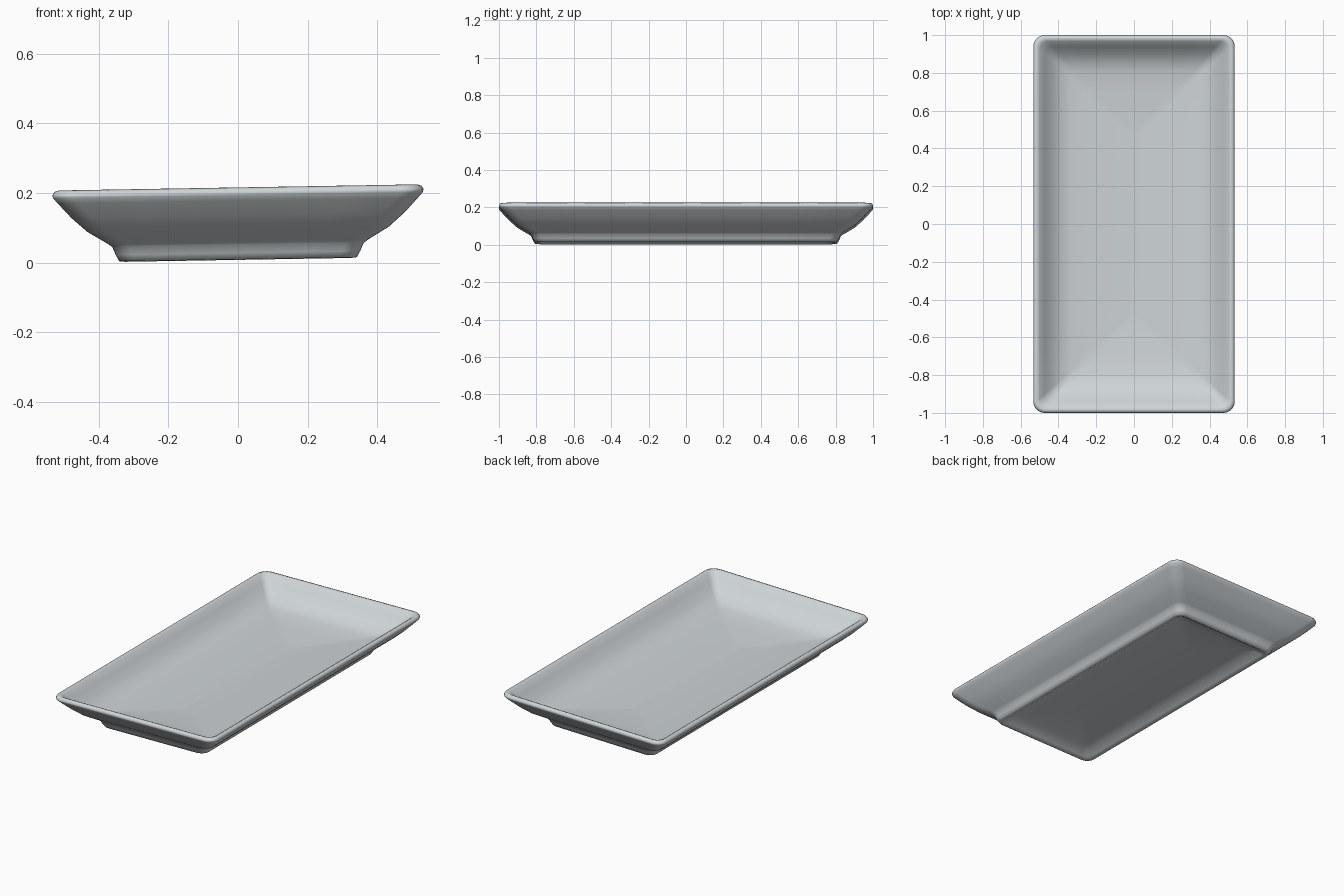
import bpy, bmesh, math

cube = bpy.data.objects.get("Cube")
if cube:
    bpy.data.objects.remove(cube, do_unlink=True)

HALF_X, HALF_Y = 0.533, 1.0
CORNER_STEPS, SIDE_STEPS = 6, 6

# Cross-section from underside centre, round the foot and rim, to floor centre:
# (inset from the outer edge, height, corner radius)
PROFILE = [
    (0.515, 0.050, 0.01), (0.42, 0.046, 0.02), (0.30, 0.036, 0.03),
    (0.25, 0.028, 0.03), (0.222, 0.009, 0.035), (0.208, 0.002, 0.04),
    (0.192, 0.004, 0.05), (0.182, 0.022, 0.05), (0.172, 0.045, 0.05),
    (0.158, 0.055, 0.05), (0.10, 0.090, 0.055), (0.055, 0.130, 0.06),
    (0.016, 0.172, 0.06), (0.002, 0.188, 0.06), (0.0, 0.196, 0.06),
    (0.006, 0.206, 0.058), (0.018, 0.210, 0.05), (0.032, 0.203, 0.045),
    (0.06, 0.172, 0.04), (0.10, 0.130, 0.035), (0.15, 0.100, 0.03),
    (0.20, 0.087, 0.03), (0.30, 0.079, 0.03), (0.42, 0.071, 0.02),
    (0.515, 0.066, 0.01),
]


def rounded_rectangle(hx, hy, radius):
    """Outline with rounded corners and evenly divided sides."""
    points = []
    for k, (sx, sy) in enumerate([(1, 1), (-1, 1), (-1, -1), (1, -1)]):
        for i in range(CORNER_STEPS + 1):
            a = math.pi / 2 * (k + i / CORNER_STEPS)
            points.append((sx * (hx - radius) + radius * math.cos(a),
                           sy * (hy - radius) + radius * math.sin(a)))
    outline = []
    for i, p in enumerate(points):
        outline.append(p)
        if i % (CORNER_STEPS + 1) == CORNER_STEPS:
            q = points[(i + 1) % len(points)]
            for s in range(1, SIDE_STEPS):
                t = s / SIDE_STEPS
                outline.append((p[0] + (q[0] - p[0]) * t, p[1] + (q[1] - p[1]) * t))
    return outline


# Dish body: loft of rounded rectangles, leaning very slightly to one side
bm = bmesh.new()
rings = []
for inset, height, radius in PROFILE:
    outline = rounded_rectangle(HALF_X - inset, HALF_Y - inset, radius)
    rings.append([bm.verts.new((x, y, height + 0.006 + 0.017 * x)) for x, y in outline])
for low, high in zip(rings, rings[1:]):
    n = len(low)
    for i in range(n):
        j = (i + 1) % n
        bm.faces.new((low[i], low[j], high[j], high[i]))
bm.faces.new(list(reversed(rings[0])))
bm.faces.new(rings[-1])
bmesh.ops.recalc_face_normals(bm, faces=bm.faces[:])

mesh = bpy.data.meshes.new("dish")
bm.to_mesh(mesh)
bm.free()
dish = bpy.data.objects.new("dish", mesh)
bpy.context.collection.objects.link(dish)

# Glazed ceramic colour
color = (0.62, 0.66, 0.68, 1.0)
glaze = bpy.data.materials.new("pale grey ceramic")
glaze.use_nodes = True
glaze.diffuse_color = color
glaze.node_tree.nodes["Principled BSDF"].inputs["Base Color"].default_value = color
mesh.materials.append(glaze)

bpy.ops.object.select_all(action="DESELECT")
dish.select_set(True)
bpy.context.view_layer.objects.active = dish
bpy.ops.object.shade_smooth_by_angle(angle=math.radians(60))
